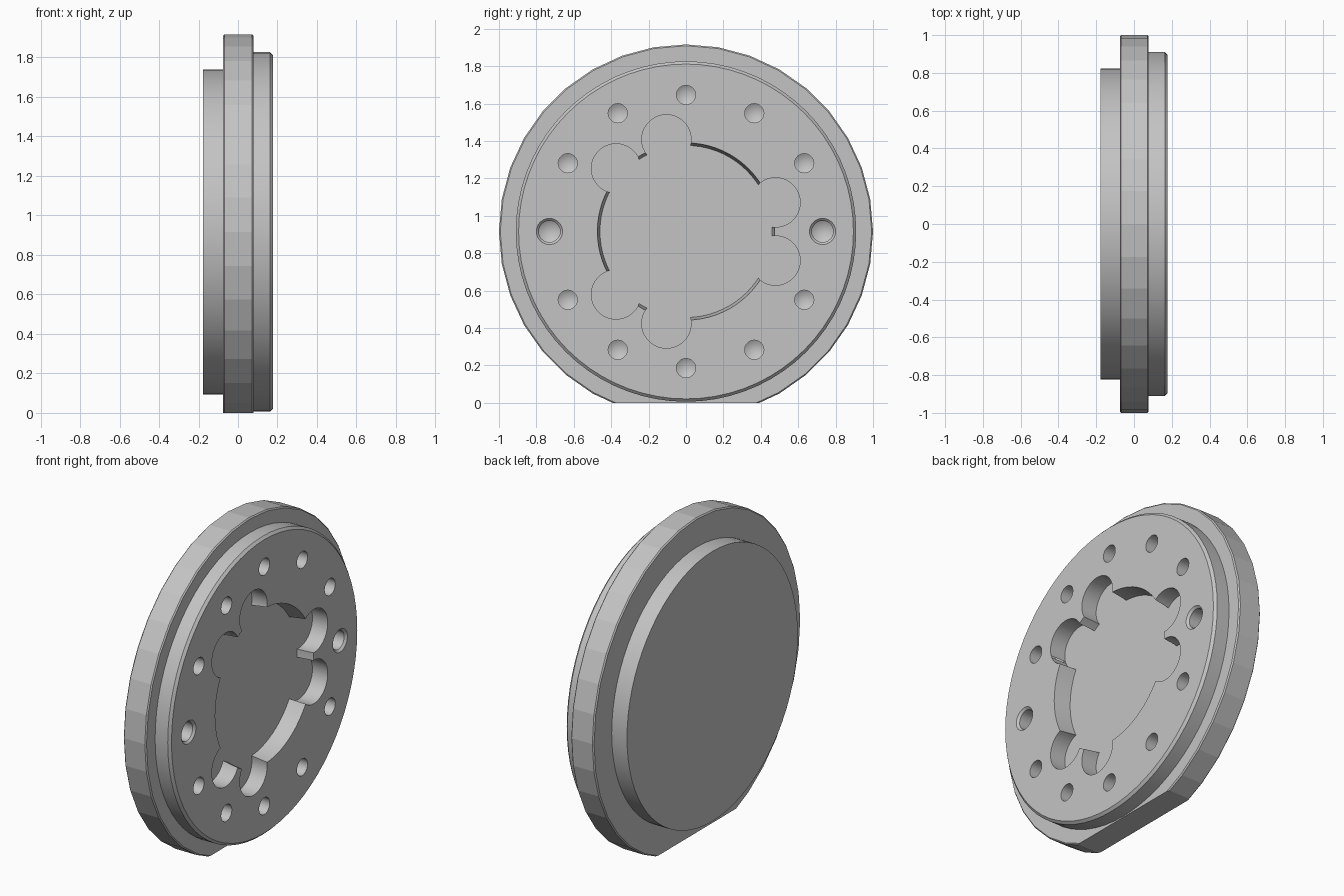
import bpy, bmesh
from math import sin, cos, pi, radians

cube = bpy.data.objects.get("Cube")
if cube:
    bpy.data.objects.remove(cube)

CZ = 0.9165      # height of the disc axis
FACE = 0.178     # x of the front face
FLOOR = 0.075    # x of the pocket floor

metal = bpy.data.materials.new("plain grey metal")
metal.use_nodes = True
GREY = (0.55, 0.55, 0.55, 1)
metal.diffuse_color = GREY
metal.node_tree.nodes["Principled BSDF"].inputs["Base Color"].default_value = GREY


def lathe(name, profile, segs=72, y=0.0, z=0.0):
    """Solid of revolution about x from (x, radius) points, back to front."""
    bm = bmesh.new()
    rings = []
    for x, r in profile:
        if r == 0:
            rings.append([bm.verts.new((x, y, CZ + z))] * segs)
        else:
            rings.append([bm.verts.new((x, y + r * cos(2 * pi * i / segs),
                                        CZ + z + r * sin(2 * pi * i / segs)))
                          for i in range(segs)])
    for a, b in zip(rings, rings[1:]):
        for i in range(segs):
            j = (i + 1) % segs
            quad = list(dict.fromkeys((a[i], a[j], b[j], b[i])))
            bm.faces.new(quad)
    for ring in (rings[0], rings[-1]):
        if ring[0] is not ring[1]:
            bm.faces.new(ring)
    bmesh.ops.recalc_face_normals(bm, faces=bm.faces)
    mesh = bpy.data.meshes.new(name)
    bm.to_mesh(mesh)
    bm.free()
    mesh.materials.append(metal)
    ob = bpy.data.objects.new(name, mesh)
    bpy.context.collection.objects.link(ob)
    return ob


def combine(target, other, operation):
    """Apply a boolean and discard the helper."""
    bpy.context.view_layer.objects.active = target
    mod = target.modifiers.new(operation, "BOOLEAN")
    mod.operation = operation
    mod.solver = "EXACT"
    mod.object = other
    bpy.ops.object.modifier_apply(modifier=mod.name)
    bpy.data.objects.remove(other)


# Faceted flange with a flat foot
body = lathe("flanged_disc", [(-0.075, 0.993), (-0.068, 1), (0.071, 1), (0.078, 0.993)], 36)
bpy.ops.mesh.primitive_cube_add(size=1, location=(0, 0, -0.5))
foot = bpy.context.object
foot.scale = (2, 3, 1)
bpy.context.view_layer.update()
combine(body, foot, "DIFFERENCE")

# Back boss and chamfered front step
combine(body, lathe("back_boss", [(-0.178, 0.823), (0.0, 0.823)]), "UNION")
combine(body, lathe("front_step", [(0.0, 0.91), (FACE - 0.015, 0.91), (FACE, 0.895)]), "UNION")

# Central pocket with a slightly tapered wall
combine(body, lathe("pocket", [(FLOOR, 0.46), (FACE, 0.474), (FACE + 0.05, 0.481)]), "DIFFERENCE")

# Three pairs of round lobes around the pocket
for middle in (0, 120, 240):
    for side in (-18, 18):
        a = radians(middle + side)
        combine(body, lathe("lobe", [(FLOOR, 0.132), (FACE + 0.05, 0.132)], 64,
                            0.503 * cos(a), 0.503 * sin(a)), "DIFFERENCE")

# Ring of drilled holes, with two larger countersunk ones at the sides
for i in range(12):
    a = radians(30 * i)
    if i % 6 == 0:
        shape = [(FACE - 0.15, 0), (FACE - 0.115, 0.057), (FACE - 0.013, 0.057),
                 (FACE, 0.07), (FACE + 0.02, 0.09)]
    else:
        shape = [(FACE - 0.13, 0), (FACE - 0.1, 0.051), (FACE + 0.02, 0.051)]
    combine(body, lathe("hole", shape, 48, 0.73 * cos(a), 0.73 * sin(a)), "DIFFERENCE")

# Smooth the turned walls, keep the flange facets and edges crisp
bpy.ops.object.select_all(action="DESELECT")
body.select_set(True)
bpy.context.view_layer.objects.active = body
bpy.ops.object.shade_smooth_by_angle(angle=radians(8.5))
